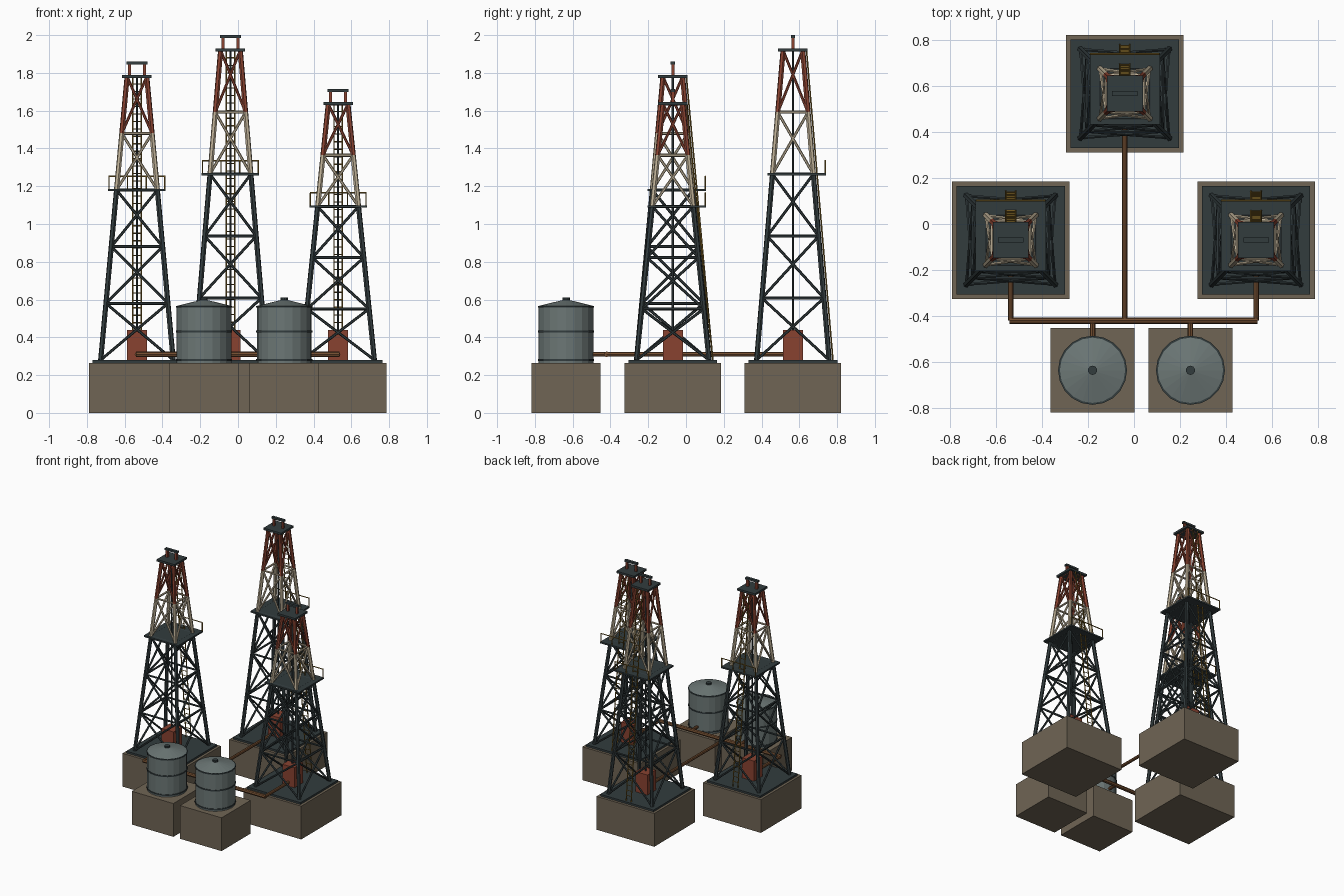
import bpy, bmesh, math
from mathutils import Vector, Matrix

if "Cube" in bpy.data.objects:
    bpy.data.objects.remove(bpy.data.objects["Cube"], do_unlink=True)


def material(name, r, g, b):
    m = bpy.data.materials.new(name)
    m.use_nodes = True
    m.diffuse_color = (r, g, b, 1)
    bsdf = next(n for n in m.node_tree.nodes if n.type == 'BSDF_PRINCIPLED')
    bsdf.inputs["Base Color"].default_value = (r, g, b, 1)
    return m


EARTH = material("earth brown", 0.16, 0.13, 0.09)
STEEL = material("dark steel", 0.032, 0.045, 0.048)
CREAM = material("cream paint", 0.52, 0.44, 0.31)
RED = material("rust red", 0.25, 0.055, 0.03)
GOLD = material("ochre yellow", 0.27, 0.16, 0.025)
GREY = material("tank grey", 0.15, 0.185, 0.18)
PIPE = material("pipe copper", 0.17, 0.075, 0.03)


class Part:
    """Collects bars, boxes and drums into one named mesh object."""

    def __init__(self, name, *mats):
        self.name, self.mats, self.bm = name, mats, bmesh.new()

    def paint(self, verts, mat):
        for f in {f for v in verts for f in v.link_faces}:
            f.material_index = self.mats.index(mat or self.mats[0])

    def box(self, lo, hi, mat=None):
        lo, hi = Vector(lo), Vector(hi)
        m = Matrix.Translation((lo + hi) / 2) @ Matrix.Diagonal((*(hi - lo), 1))
        self.paint(bmesh.ops.create_cube(self.bm, size=1, matrix=m)["verts"], mat)

    def bar(self, a, b, r, mat=None, sides=6, r2=None):
        a, b = Vector(a), Vector(b)
        turn = (b - a).to_track_quat('Z', 'Y').to_matrix().to_4x4()
        m = Matrix.Translation((a + b) / 2) @ turn
        made = bmesh.ops.create_cone(self.bm, cap_ends=True, segments=sides, radius1=r,
                                     radius2=r if r2 is None else r2,
                                     depth=(b - a).length, matrix=m)
        self.paint(made["verts"], mat)

    def done(self, at=(0, 0, 0)):
        mesh = bpy.data.meshes.new(self.name)
        self.bm.to_mesh(mesh)
        self.bm.free()
        for m in self.mats:
            mesh.materials.append(m)
        ob = bpy.data.objects.new(self.name, mesh)
        ob.location = at
        bpy.context.collection.objects.link(ob)
        return ob


BASE, DECK = 0.265, 0.28
SECTIONS = [STEEL, STEEL, STEEL, CREAM, RED]
SIDES = [(1, 1), (-1, 1), (-1, -1), (1, -1)]


def tower(side, x, y, height):
    at = (x, y, 0)
    top = DECK + height
    step = height / len(SECTIONS)

    def half(z):
        return 0.192 - 0.14 * (z - DECK) / height

    def corner(i, z):
        sx, sy = SIDES[i % 4]
        return (sx * half(z), sy * half(z), z)

    # Foundation and deck
    p = Part(side + "_foundation", EARTH)
    p.box((-0.255, -0.255, 0), (0.255, 0.255, BASE))
    p.done(at)
    p = Part(side + "_deck", STEEL)
    p.box((-0.235, -0.235, BASE), (0.235, 0.235, DECK))
    p.done(at)

    # Legs, cross braces and girts, coloured by section
    legs = Part(side + "_legs", STEEL, CREAM, RED)
    braces = Part(side + "_cross_braces", STEEL, CREAM, RED)
    girts = Part(side + "_girts", STEEL, CREAM, RED)
    for s, mat in enumerate(SECTIONS):
        z0, z1 = DECK + s * step, DECK + (s + 1) * step
        for i in range(4):
            legs.bar(corner(i, z0), corner(i, z1), 0.014, mat)
            braces.bar(corner(i, z0), corner(i + 1, z1), 0.0075, mat)
            braces.bar(corner(i + 1, z0), corner(i, z1), 0.0075, mat)
            girts.bar(corner(i, z1), corner(i + 1, z1), 0.008, mat)
    for p in (legs, braces, girts):
        p.done(at)

    # Drill string and engine house
    p = Part(side + "_drill_string", STEEL)
    p.bar((0, 0, DECK), (0, 0, top), 0.006)
    p.done(at)
    p = Part(side + "_engine_house", RED)
    p.box((-0.053, -0.053, DECK), (0.053, 0.053, 0.44))
    p.done(at)

    # Working platform and its back railing
    zp = DECK + 3 * step
    p = Part(side + "_platform", STEEL)
    p.box((-0.152, -0.135, zp - 0.006), (0.152, 0.176, zp + 0.006))
    p.done(at)
    p = Part(side + "_railing", GOLD)
    for px in (-0.148, -0.05, 0.05, 0.148):
        p.bar((px, 0.172, zp), (px, 0.172, zp + 0.072), 0.004)
    p.bar((-0.15, 0.172, zp + 0.072), (0.15, 0.172, zp + 0.072), 0.004)
    p.done(at)

    # Ladder leaning along the back face
    p = Part(side + "_ladder", GOLD)
    for px in (-0.022, 0.022):
        p.bar((px, half(DECK) + 0.02, DECK), (px, half(top) + 0.02, top), 0.004)
    rungs = round(height / 0.04)
    for k in range(1, rungs):
        z = DECK + height * k / rungs
        p.bar((-0.022, half(z) + 0.02, z), (0.022, half(z) + 0.02, z), 0.003, sides=4)
    p.done(at)

    # Crown block
    p = Part(side + "_crown", STEEL, RED)
    p.box((-0.078, -0.078, top - 0.006), (0.078, 0.078, top + 0.01))
    for px in (-0.04, 0.04):
        p.box((px - 0.008, -0.008, top), (px + 0.008, 0.008, top + 0.07), RED)
    p.box((-0.055, -0.011, top + 0.065), (0.055, 0.011, top + 0.08))
    p.done(at)


def tank(side, x, y):
    at = (x, y, 0)
    p = Part(side + "_tank_foundation", EARTH)
    p.box((-0.183, -0.183, 0), (0.183, 0.183, BASE))
    p.done(at)
    # Drum with cone roof, hoops and hatch
    p = Part(side + "_tank", GREY)
    p.bar((0, 0, BASE), (0, 0, 0.565), 0.145, sides=20)
    p.bar((0, 0, 0.565), (0, 0, 0.598), 0.15, sides=20, r2=0.015)
    p.done(at)
    p = Part(side + "_tank_hoops", STEEL)
    for z in (0.28, 0.43, 0.562):
        p.bar((0, 0, z - 0.005), (0, 0, z + 0.005), 0.149, sides=20)
    p.bar((0, 0, 0.585), (0, 0, 0.61), 0.02, sides=10)
    p.done(at)


tower("right", -0.535, -0.07, 1.5)
tower("back", -0.04, 0.566, 1.64)
tower("left", 0.53, -0.07, 1.355)
tank("right", -0.18, -0.635)
tank("left", 0.245, -0.635)

# Pipework: a header with branches to towers and tanks
ZP, YH = 0.31, -0.42
p = Part("header_pipe", PIPE)
p.bar((-0.54, YH, ZP), (0.537, YH, ZP), 0.015, sides=8)
p.done()
p = Part("branch_pipes", PIPE)
for bx, by in ((-0.535, -0.12), (-0.04, 0.515), (0.53, -0.12), (-0.18, -0.5), (0.245, -0.5)):
    p.bar((bx, YH, ZP), (bx, by, ZP), 0.012, sides=8)
p.done()
